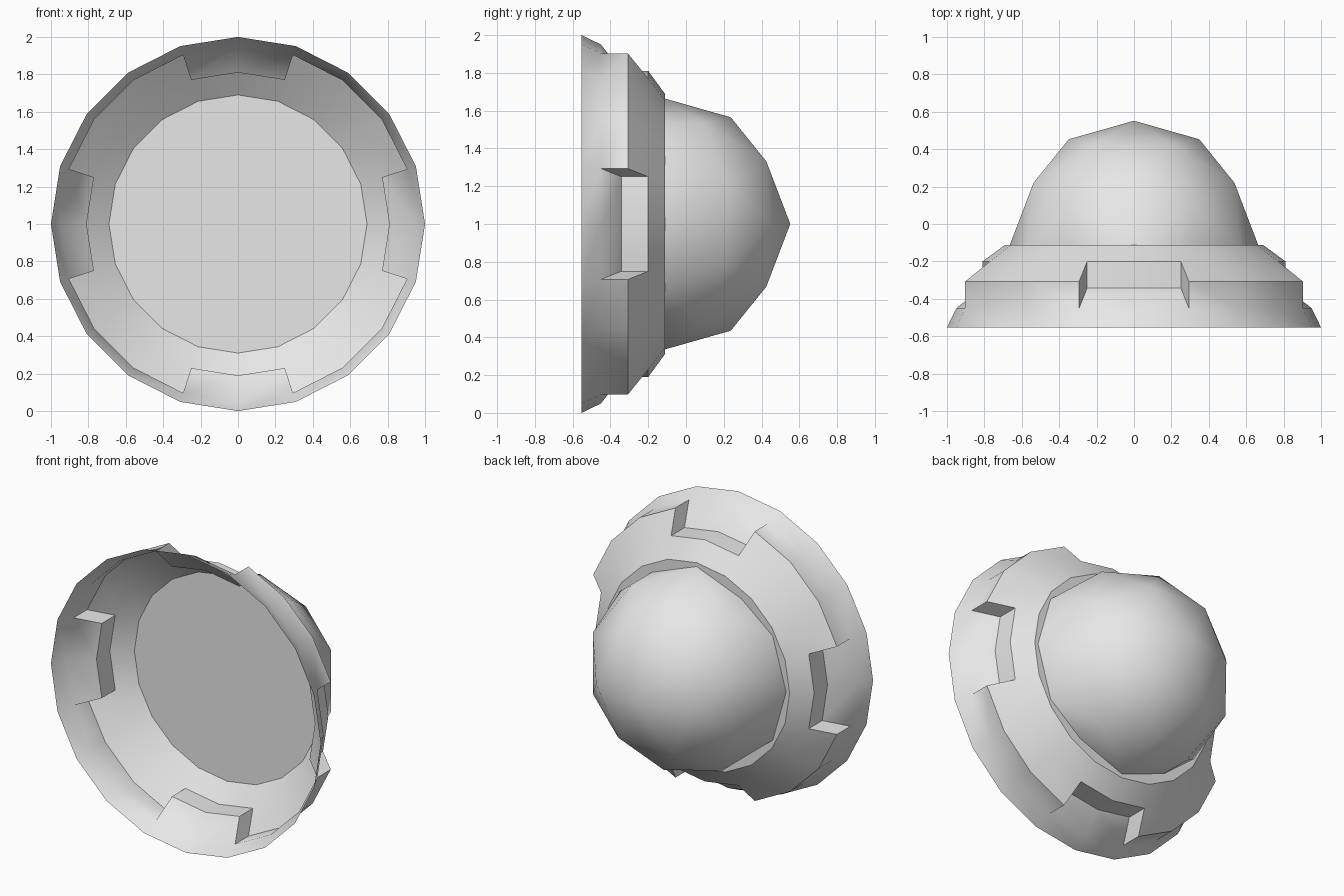
import bpy, bmesh, math
from mathutils import Vector

cube = bpy.data.objects.get("Cube")
if cube:
    bpy.data.objects.remove(cube, do_unlink=True)

GREY = (0.8, 0.8, 0.8, 1.0)
mat = bpy.data.materials.new("light grey")
mat.use_nodes = True
mat.diffuse_color = GREY
mat.node_tree.nodes["Principled BSDF"].inputs["Base Color"].default_value = GREY

SIDES = 20
BACK_Y = -0.112   # plane where the dome meets the flared base
CENTRE_Z = 1.0


def finish(name, bm):
    """Turn a bmesh into a smooth-shaded object with sharp creases."""
    mesh = bpy.data.meshes.new(name)
    bm.to_mesh(mesh)
    bm.free()
    mesh.materials.append(mat)
    obj = bpy.data.objects.new(name, mesh)
    bpy.context.collection.objects.link(obj)
    bpy.ops.object.select_all(action="DESELECT")
    obj.select_set(True)
    bpy.context.view_layer.objects.active = obj
    bpy.ops.object.shade_smooth_by_angle(angle=math.radians(30))
    return obj


def ring_point(radius, y, step):
    a = step * math.tau / SIDES
    return Vector((radius * math.cos(a), y, CENTRE_Z + radius * math.sin(a)))


# Flared base: an open shell whose raised band is broken by four notches
lip, band_foot = (1.0, -0.553), (0.95, -0.45)
band_top, shoulder = (0.95, -0.308), (0.81, -0.2)
notch_foot, rim = (0.81, -0.342), (0.69, BACK_Y)
raised = [lip, band_foot, band_top, shoulder, rim]
notched = [lip, band_foot, notch_foot, shoulder, rim]


def is_notch(step):
    return step % 5 in (0, 4)


bm = bmesh.new()


def add_face(points):
    bm.faces.new([bm.verts.new(p) for p in points])


for i in range(SIDES):
    profile = notched if is_notch(i) else raised
    for a, b in zip(profile, profile[1:]):
        add_face([ring_point(*a, i), ring_point(*b, i),
                  ring_point(*b, i + 1), ring_point(*a, i + 1)])
    # Notch side walls
    if is_notch(i) != is_notch(i - 1):
        add_face([ring_point(*p, i) for p in (band_foot, notch_foot, shoulder, band_top)])
# Flat panel closing the inner rim
add_face([ring_point(*rim, i) for i in range(SIDES)])
bmesh.ops.remove_doubles(bm, verts=bm.verts, dist=0.0005)
bmesh.ops.recalc_face_normals(bm, faces=bm.faces)
finish("flared_base", bm)

# Dome: half of a subdivided icosahedron with an edge centred on the tip
bm = bmesh.new()
phi = (1 + math.sqrt(5)) / 2
for s in (-1, 1):
    for t in (-phi, phi):
        for co in ((s, t, 0), (0, s, t), (t, 0, s)):
            bm.verts.new(co)
hull = bmesh.ops.convex_hull(bm, input=bm.verts)
bmesh.ops.subdivide_edges(bm, edges=bm.edges[:], cuts=1, use_grid_fill=True)
for v in bm.verts:
    v.co = v.co.normalized() * 0.664
bmesh.ops.bisect_plane(bm, geom=bm.verts[:] + bm.edges[:] + bm.faces[:], dist=0.0001,
                       plane_co=(0, 0, 0), plane_no=(0, 1, 0), clear_inner=True)
bmesh.ops.translate(bm, verts=bm.verts, vec=(0, BACK_Y, CENTRE_Z))
bmesh.ops.recalc_face_normals(bm, faces=bm.faces)
finish("dome", bm)
